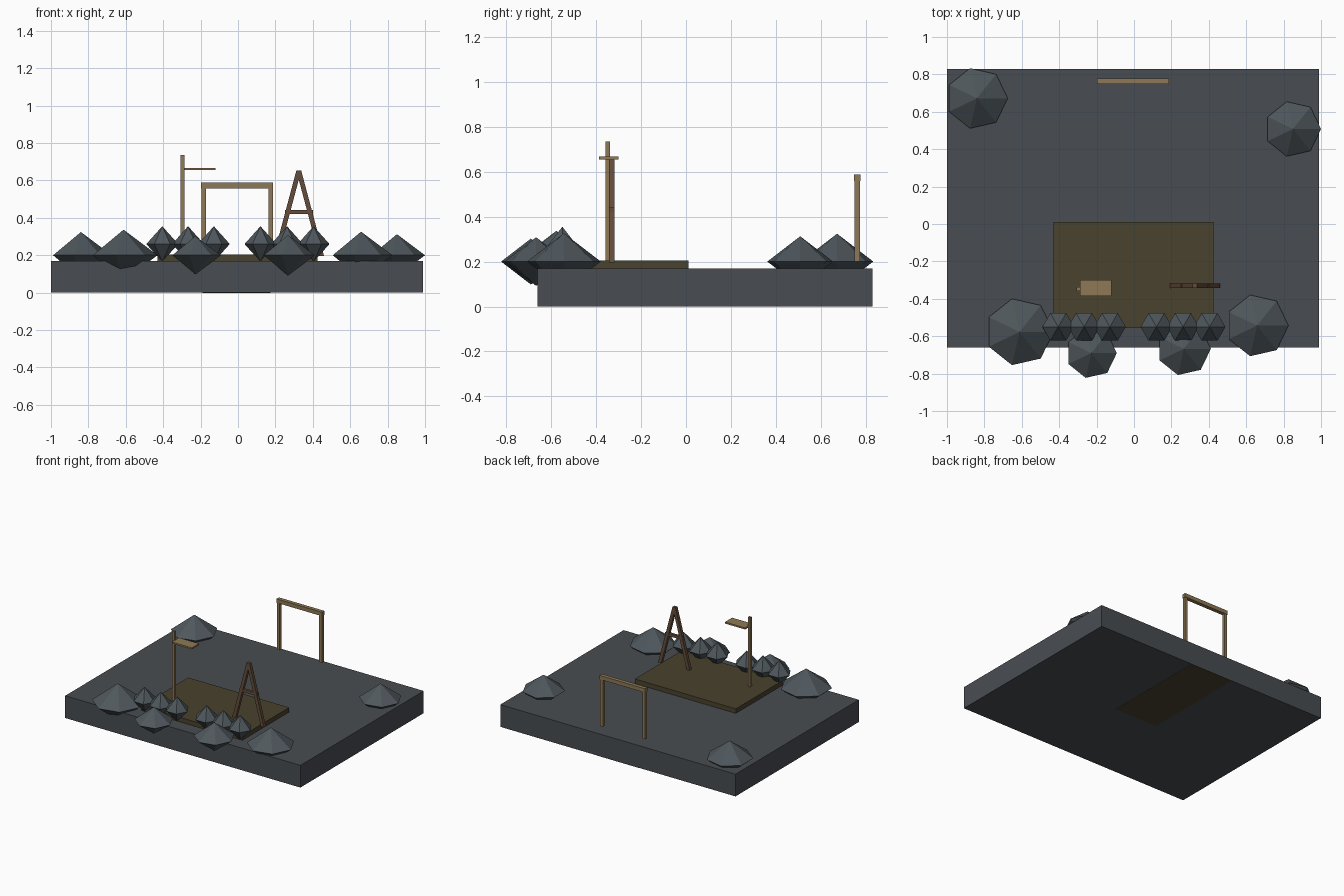
import bpy, bmesh, math
from mathutils import Vector

if "Cube" in bpy.data.objects:
    bpy.data.objects.remove(bpy.data.objects["Cube"])


def material(name, rgb):
    m = bpy.data.materials.new(name)
    m.diffuse_color = (*rgb, 1)
    m.use_nodes = True
    m.node_tree.nodes["Principled BSDF"].inputs["Base Color"].default_value = m.diffuse_color
    return m


SLATE = material("slate_ground", (0.066, 0.073, 0.083))
ROCK = material("rock_grey", (0.078, 0.096, 0.108))
EARTH = material("olive_earth", (0.066, 0.054, 0.026))
TAN = material("tan_wood", (0.27, 0.19, 0.09))
BROWN = material("dark_brown_wood", (0.125, 0.073, 0.043))


def finish(name, bm, mat):
    bmesh.ops.recalc_face_normals(bm, faces=bm.faces)
    me = bpy.data.meshes.new(name)
    bm.to_mesh(me)
    bm.free()
    me.materials.append(mat)
    ob = bpy.data.objects.new(name, me)
    bpy.context.collection.objects.link(ob)
    return ob


def box(name, lo, hi, mat):
    bm = bmesh.new()
    bmesh.ops.create_cube(bm, size=1)
    for v in bm.verts:
        v.co = Vector([l + (c + 0.5) * (h - l) for c, l, h in zip(v.co, lo, hi)])
    return finish(name, bm, mat)


def prism(name, profile, depth, mat):
    """Extrude a closed profile of 3D points along the depth vector."""
    bm = bmesh.new()
    face = bm.faces.new([bm.verts.new(p) for p in profile])
    new = bmesh.ops.extrude_face_region(bm, geom=[face])["geom"]
    bmesh.ops.translate(bm, vec=depth,
                        verts=[g for g in new if isinstance(g, bmesh.types.BMVert)])
    return finish(name, bm, mat)


def bipyramid(name, centre, sides, radius, half, mat):
    bm = bmesh.new()
    c = Vector(centre)
    ring = [bm.verts.new(c + Vector((radius * math.cos(a), radius * math.sin(a), 0)))
            for a in (math.tau * i / sides for i in range(sides))]
    for h in (half, -half):
        tip = bm.verts.new(c + Vector((0, 0, h)))
        for i in range(sides):
            bm.faces.new((ring[i], ring[(i + 1) % sides], tip))
    return finish(name, bm, mat)


# Ground slab, raised platform, and the ramp sunk into the slab
box("ground_slab", (-1, -0.66, 0), (0.99, 0.83, 0.17), SLATE)
box("platform", (-0.43, -0.555, 0.16), (0.425, 0.012, 0.205), EARTH)
prism("sunken_ramp", [(-0.19, 0.01, -0.001), (-0.19, 0.83, -0.001),
                      (-0.19, 0.83, 0.005), (-0.19, 0.01, 0.168)],
      (0.365, 0, 0), EARTH)

# Large seven-sided boulders: x, y, radius
for i, (x, y, r) in enumerate([(-0.612, -0.577, 0.182), (-0.228, -0.69, 0.136),
                               (0.267, -0.667, 0.144), (0.658, -0.543, 0.168),
                               (-0.84, 0.672, 0.165), (0.85, 0.508, 0.15)]):
    bipyramid(f"boulder_{i + 1}", (x, y, 0.2), 7, r, r * 0.75, ROCK)

# Two rows of small six-sided stones along the front
for i, x in enumerate((-0.405, -0.267, -0.129, 0.12, 0.262, 0.404)):
    bipyramid(f"small_stone_{i + 1}", (x, -0.55, 0.26), 6, 0.085, 0.095, ROCK)

# Gate at the back
for side, x in (("left", -0.184), ("right", 0.174)):
    box(f"gate_post_{side}", (x - 0.012, 0.75, 0.2), (x + 0.012, 0.774, 0.565), TAN)
box("gate_lintel", (-0.198, 0.748, 0.558), (0.188, 0.777, 0.588), TAN)

# Sign post with a flat arm
box("sign_post", (-0.307, -0.357, 0.195), (-0.287, -0.337, 0.735), TAN)
box("sign_arm", (-0.29, -0.386, 0.655), (-0.12, -0.3, 0.667), TAN)

# A-frame with a crossbar
for side, s in (("left", -1), ("right", 1)):
    top, foot = 0.325, 0.325 + s * 0.122
    prism(f"frame_leg_{side}",
          [(top - 0.013, -0.343, 0.653), (top + 0.013, -0.343, 0.653),
           (foot + 0.013, -0.343, 0.195), (foot - 0.013, -0.343, 0.195)],
          (0, 0.024, 0), BROWN)
box("frame_crossbar", (0.25, -0.341, 0.42), (0.402, -0.321, 0.441), BROWN)
